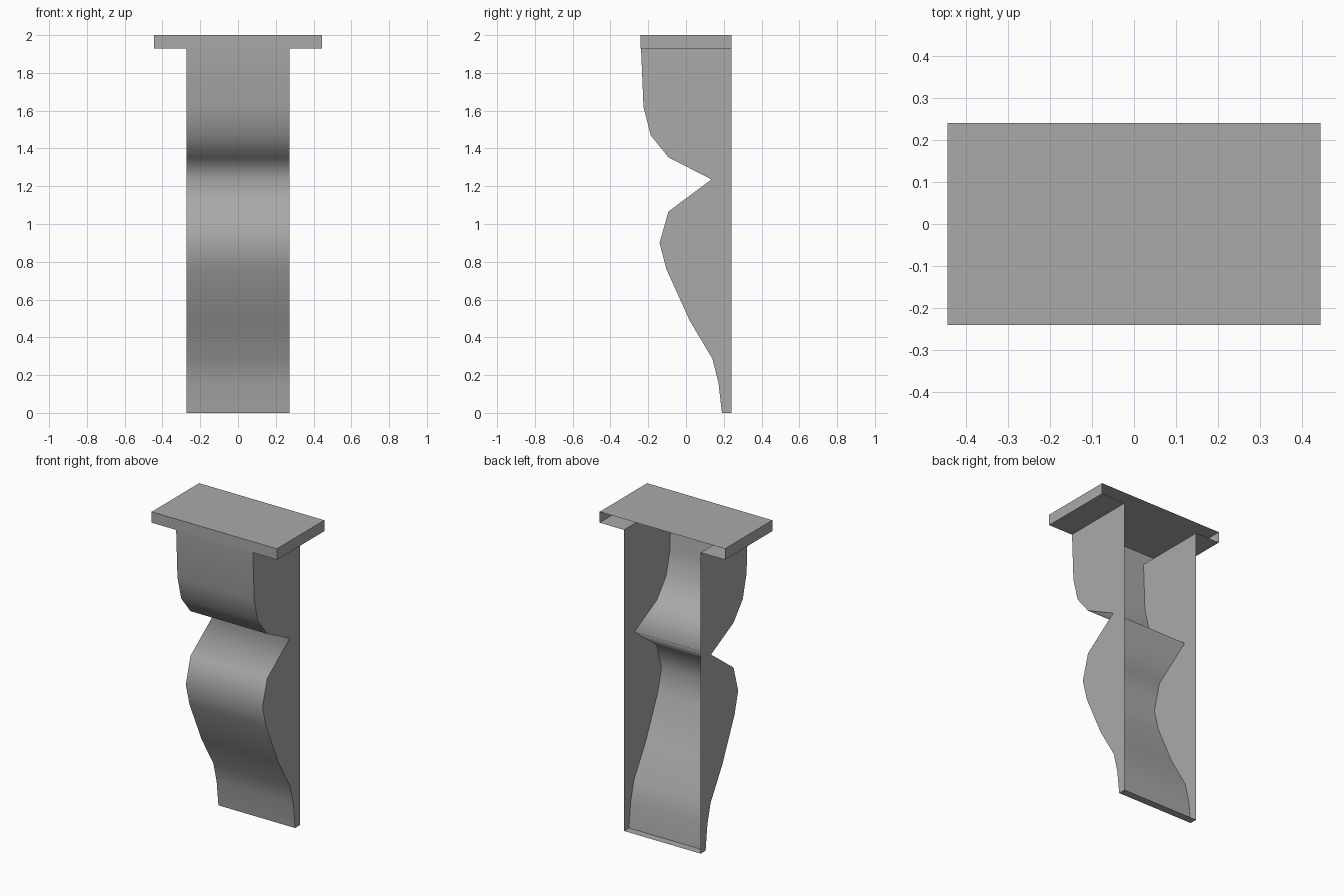
import bpy

if "Cube" in bpy.data.objects:
    bpy.data.objects.remove(bpy.data.objects["Cube"], do_unlink=True)

stone = bpy.data.materials.new("grey_stone")
stone.use_nodes = True
stone.diffuse_color = (0.4, 0.4, 0.4, 1)
stone.node_tree.nodes["Principled BSDF"].inputs["Base Color"].default_value = (0.4, 0.4, 0.4, 1)

HALF_BODY, HALF_CAP = 0.272, 0.444
BACK, CAP_BOTTOM, TOP = 0.24, 1.93, 2.0

# Front scroll outline as (y, z), from the foot up to the cap
PROFILE = [(0.19, 0), (0.172, 0.16), (0.14, 0.286), (0.02, 0.488),
           (-0.103, 0.759), (-0.14, 0.90), (-0.093, 1.066), (0.135, 1.236),
           (-0.093, 1.353), (-0.187, 1.47), (-0.225, 1.62), (-0.238, CAP_BOTTOM)]


def make_part(name, polygons, smooth=False):
    """Build an open shell from polygons, sharing matching corners."""
    verts = list(dict.fromkeys(v for poly in polygons for v in poly))
    mesh = bpy.data.meshes.new(name)
    mesh.from_pydata(verts, [], [[verts.index(v) for v in p] for p in polygons])
    mesh.materials.append(stone)
    for face in mesh.polygons:
        face.use_smooth = smooth
    obj = bpy.data.objects.new(name, mesh)
    bpy.context.collection.objects.link(obj)
    return obj


def level(x0, x1, z, up):
    """Horizontal rectangle across the full depth."""
    poly = [(x0, -BACK, z), (x1, -BACK, z), (x1, BACK, z), (x0, BACK, z)]
    return poly if up else poly[::-1]


# Curved front sheet, rounded over its whole height
W = HALF_BODY
make_part("scroll_front",
          [[(-W, y0, z0), (W, y0, z0), (W, y1, z1), (-W, y1, z1)]
           for (y0, z0), (y1, z1) in zip(PROFILE, PROFILE[1:])], smooth=True)

# Flat cheeks; the back stays open
outline = [(BACK, 0), (BACK, CAP_BOTTOM)] + PROFILE[::-1]
for name, x in (("left_cheek", W), ("right_cheek", -W)):
    poly = [(x, y, z) for y, z in outline]
    make_part(name, [poly if x > 0 else poly[::-1]])

# Narrow foot plate
foot_front = PROFILE[0][0]
make_part("foot_plate", [[(-W, BACK, 0), (W, BACK, 0),
                          (W, foot_front, 0), (-W, foot_front, 0)]])

# Cap shell: top, front, ends and the undersides beyond the cheeks
C = HALF_CAP
cap = [level(-C, C, TOP, True),
       [(-C, -BACK, CAP_BOTTOM), (C, -BACK, CAP_BOTTOM), (C, -BACK, TOP), (-C, -BACK, TOP)],
       level(-C, -W, CAP_BOTTOM, False), level(W, C, CAP_BOTTOM, False)]
for x in (C, -C):
    end = [(x, -BACK, CAP_BOTTOM), (x, BACK, CAP_BOTTOM), (x, BACK, TOP), (x, -BACK, TOP)]
    cap.append(end if x > 0 else end[::-1])
make_part("cap", cap)
